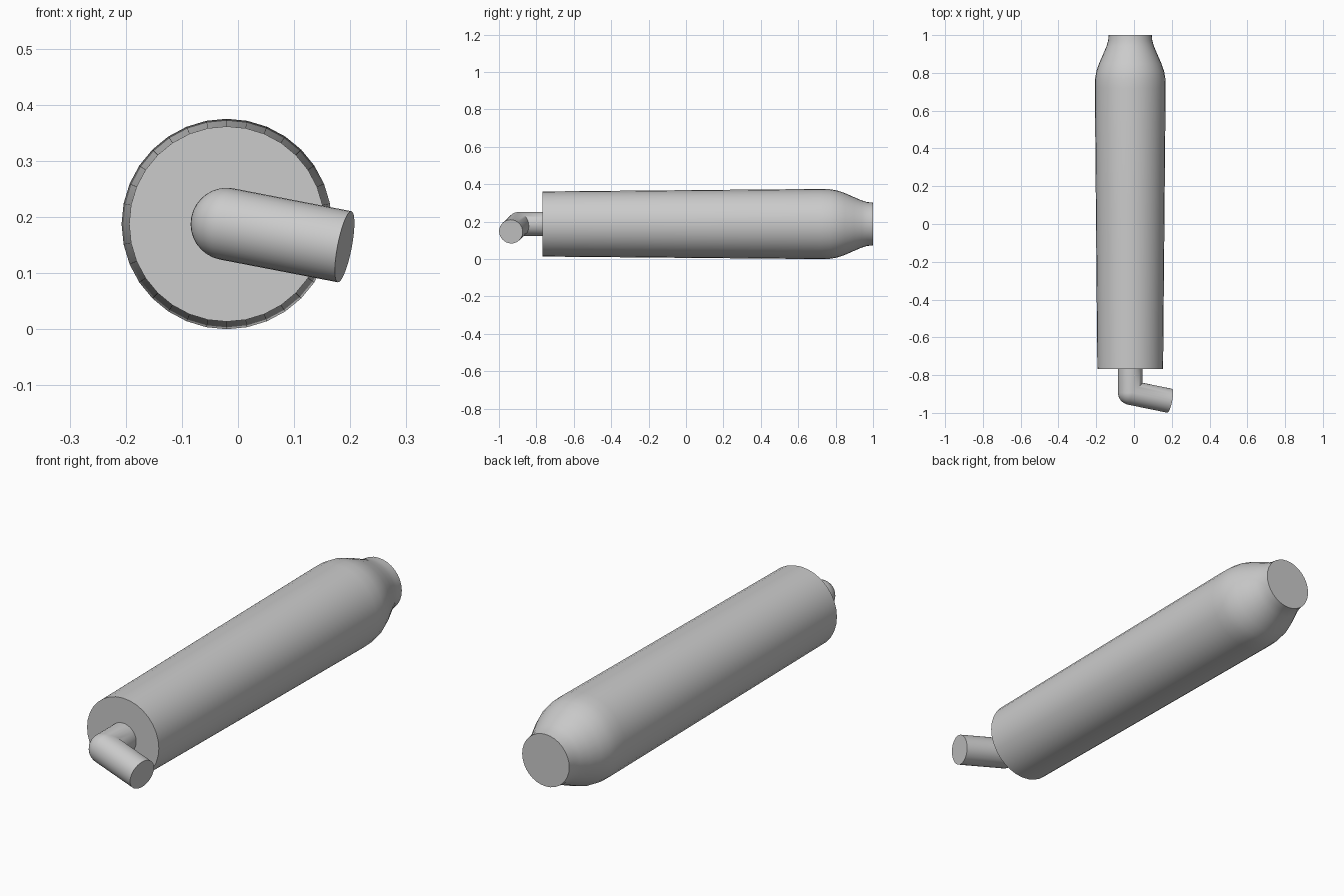
import bpy, bmesh
from math import pi, sin, cos
from mathutils import Vector, Matrix

if "Cube" in bpy.data.objects:
    bpy.data.objects.remove(bpy.data.objects["Cube"])

AXIS_X, AXIS_Z = -0.02, 0.1875


def tube(name, rings, cap_start=True, cap_end=True):
    """Skin a list of vertex rings into a smooth, sharp-edged object."""
    bm = bmesh.new()
    loops = [[bm.verts.new(p) for p in ring] for ring in rings]
    n = len(loops[0])
    for a, b in zip(loops, loops[1:]):
        for i in range(n):
            j = (i + 1) % n
            bm.faces.new((a[i], a[j], b[j], b[i]))
    if cap_start:
        bm.faces.new(loops[0])
    if cap_end:
        bm.faces.new(loops[-1])
    bmesh.ops.remove_doubles(bm, verts=bm.verts, dist=1e-5)
    bmesh.ops.recalc_face_normals(bm, faces=bm.faces)
    mesh = bpy.data.meshes.new(name)
    bm.to_mesh(mesh)
    bm.free()
    obj = bpy.data.objects.new(name, mesh)
    bpy.context.collection.objects.link(obj)
    bpy.ops.object.select_all(action='DESELECT')
    obj.select_set(True)
    bpy.context.view_layer.objects.active = obj
    bpy.ops.object.shade_smooth_by_angle(angle=pi / 5)
    return obj


# Muffler body: slightly flared barrel necking down at the rear
profile = [(-0.768, 0.174), (0, 0.181), (0.72, 0.1875), (0.77, 0.186),
           (0.81, 0.179), (0.85, 0.165), (0.90, 0.143), (0.94, 0.126),
           (0.97, 0.117), (1.0, 0.114)]
N = 32
tube("muffler_body", [[(AXIS_X + r * cos(2 * pi * i / N), y,
                        AXIS_Z + r * sin(2 * pi * i / N)) for i in range(N)]
                      for y, r in profile])

# Inlet pipe: rounded outside of the elbow, mitred inside
R = 0.0645
start = Vector((AXIS_X, -0.768, AXIS_Z))
joint = Vector((AXIS_X, -0.893, AXIS_Z))
end = Vector((0.190, -0.936, 0.147))
d1, d2 = (joint - start).normalized(), (end - joint).normalized()
turn = d1.angle(d2)
side = d1.cross(d2).normalized()
inward = side.cross(d1)


def ring(centre, angle, elbow=False):
    u = Matrix.Rotation(angle, 3, side) @ inward
    mitre = (Matrix.Rotation(turn / 2, 3, side) @ inward) / cos(turn / 2)
    pts = []
    for i in range(N):
        c, s = cos(2 * pi * i / N), sin(2 * pi * i / N)
        direction = mitre if elbow and c > 1e-6 else u
        pts.append(centre + R * (c * direction + s * side))
    return pts


STEPS = 8
rings = [ring(start, 0)]
rings += [ring(joint, turn * k / STEPS, True) for k in range(STEPS + 1)]
rings.append(ring(end, turn))


def pipe():
    # Collapsed inner elbow quads are skipped so only the mitre seam remains
    bm = bmesh.new()
    known = {}

    def vert(p):
        key = tuple(round(v, 5) for v in p)
        if key not in known:
            known[key] = bm.verts.new(p)
        return known[key]

    loops = [[vert(p) for p in r] for r in rings]
    for a, b in zip(loops, loops[1:]):
        for i in range(N):
            j = (i + 1) % N
            corner = list(dict.fromkeys((a[i], a[j], b[j], b[i])))
            if len(corner) > 2:
                bm.faces.new(corner)
    bm.faces.new(loops[-1])
    bmesh.ops.recalc_face_normals(bm, faces=bm.faces)
    mesh = bpy.data.meshes.new("inlet_pipe")
    bm.to_mesh(mesh)
    bm.free()
    obj = bpy.data.objects.new("inlet_pipe", mesh)
    bpy.context.collection.objects.link(obj)
    bpy.ops.object.select_all(action='DESELECT')
    obj.select_set(True)
    bpy.context.view_layer.objects.active = obj
    bpy.ops.object.shade_smooth_by_angle(angle=pi / 5)


pipe()
